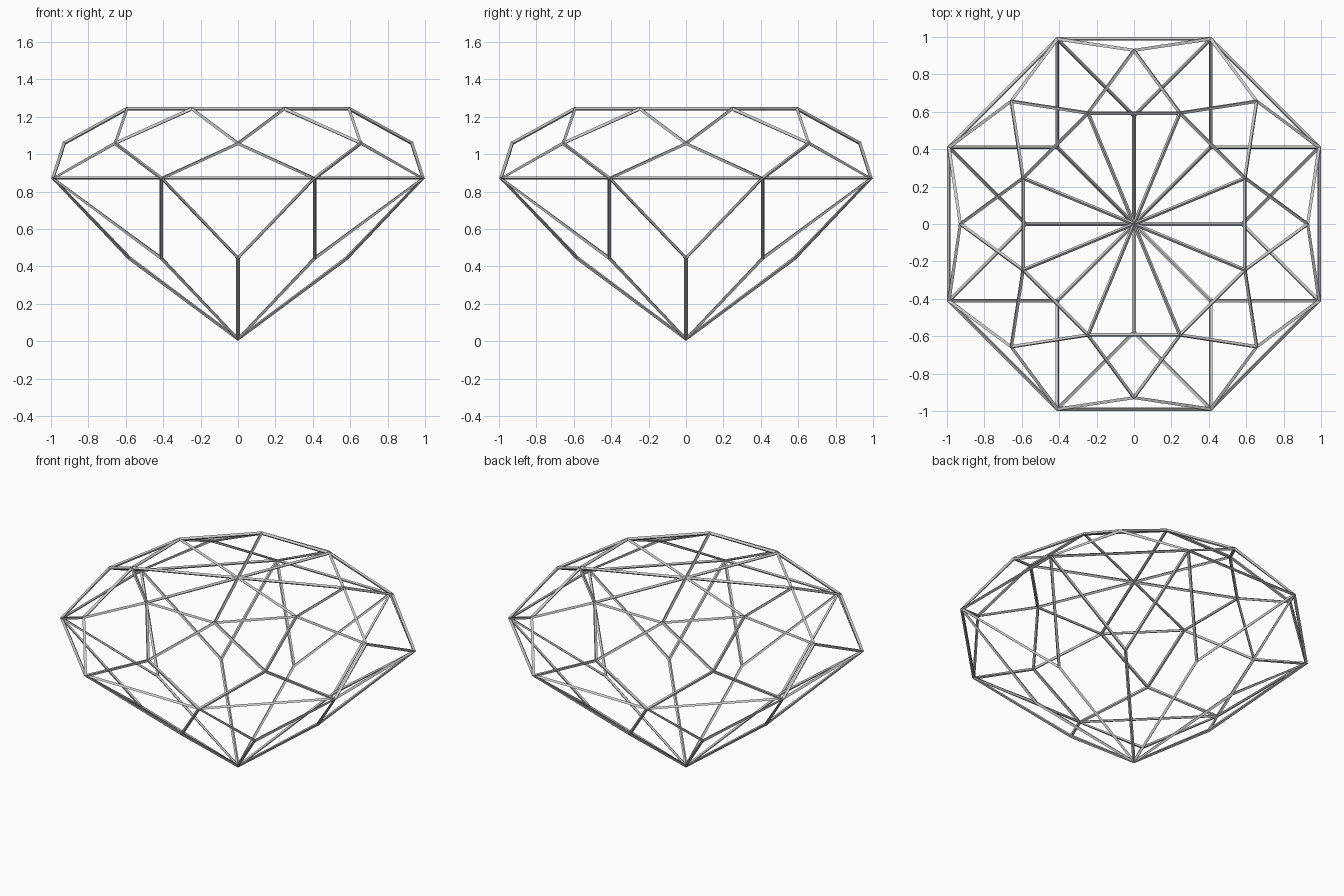
import bpy, bmesh
from math import sin, cos, radians

if "Cube" in bpy.data.objects:
    bpy.data.objects.remove(bpy.data.objects["Cube"])

bm = bmesh.new()


def ring(radius, z, start):
    """Eight points around the z axis."""
    return [bm.verts.new((radius * cos(radians(start + 45 * i)),
                          radius * sin(radians(start + 45 * i)), z))
            for i in range(8)]


# Rings of the cut stone, bottom to top
culet = bm.verts.new((0, 0, 0.012))
pavilion = ring(0.58, 0.444, 0)
girdle = ring(1.071, 0.872, 22.5)
crown = ring(0.929, 1.059, 0)
table = ring(0.643, 1.243, 22.5)
centre = bm.verts.new((0, 0, 1.243))

# Facets, one eighth at a time
for i in range(8):
    j, p = (i + 1) % 8, i - 1
    bm.faces.new((culet, pavilion[j], girdle[i], pavilion[i]))
    bm.faces.new((pavilion[i], girdle[i], girdle[p]))
    bm.faces.new((girdle[p], girdle[i], crown[i]))
    bm.faces.new((girdle[i], crown[j], table[i], crown[i]))
    bm.faces.new((crown[i], table[i], table[p]))
    bm.faces.new((table[p], table[i], centre))
bmesh.ops.recalc_face_normals(bm, faces=bm.faces)

mesh = bpy.data.meshes.new("gem_wire_cage")
bm.to_mesh(mesh)
bm.free()
gem = bpy.data.objects.new("gem_wire_cage", mesh)
bpy.context.collection.objects.link(gem)

# Turn the facet edges into thin struts
wire = gem.modifiers.new("struts", 'WIREFRAME')
wire.thickness = 0.02
wire.use_even_offset = True
wire.use_replace = True
